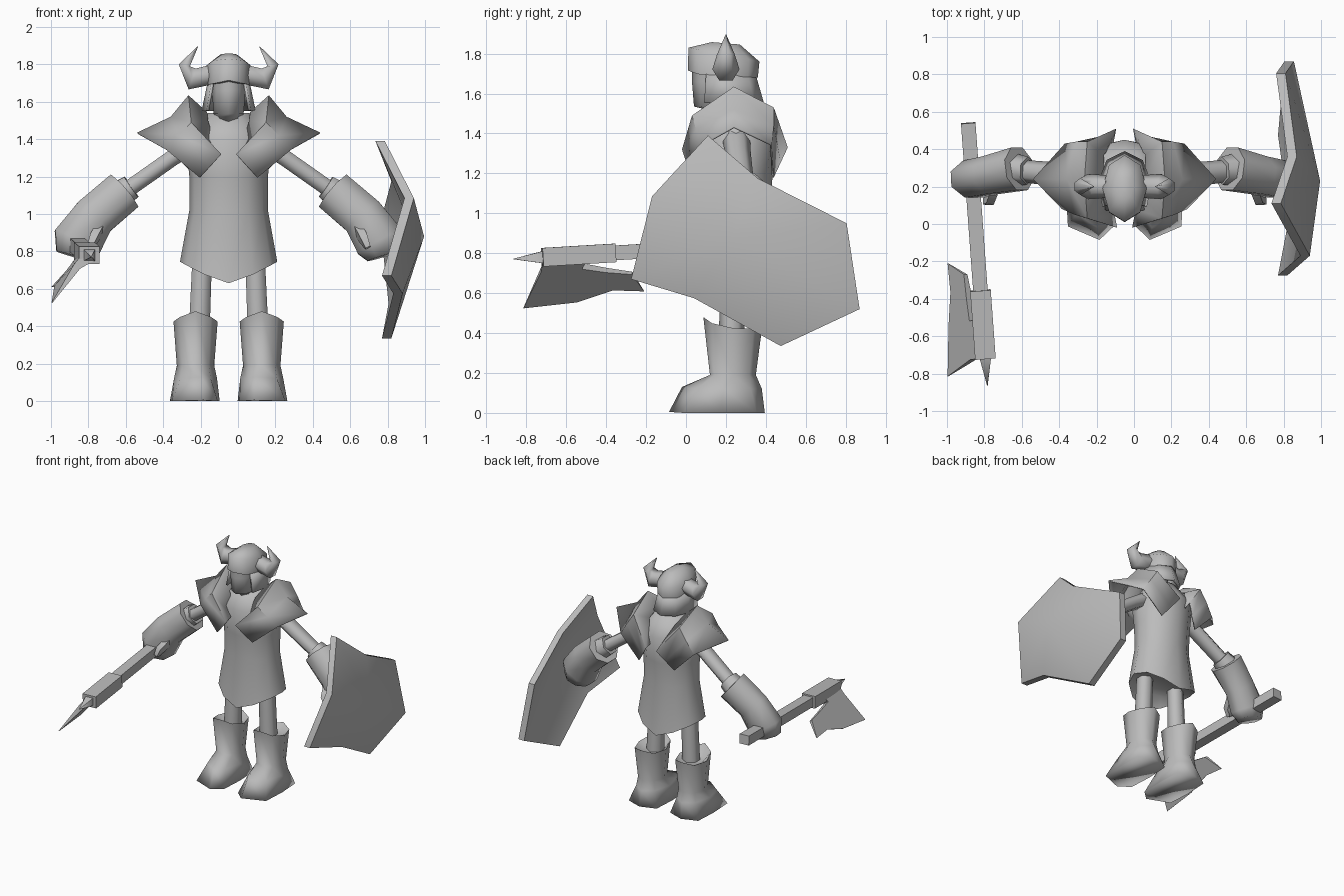
import bpy, bmesh, math
from mathutils import Vector

CX = -0.05  # centre line of the body
grey = bpy.data.materials.new("plain grey")
grey.diffuse_color = (0.5, 0.5, 0.5, 1)


def make(name, verts, faces, angle=80, thick=0):
    bm = bmesh.new()
    vs = [bm.verts.new(v) for v in verts]
    for f in faces:
        bm.faces.new([vs[i] for i in f])
    bmesh.ops.recalc_face_normals(bm, faces=bm.faces)
    me = bpy.data.meshes.new(name)
    bm.to_mesh(me)
    bm.free()
    me.shade_smooth()
    me.set_sharp_from_angle(angle=math.radians(angle))
    me.materials.append(grey)
    ob = bpy.data.objects.new(name, me)
    bpy.context.collection.objects.link(ob)
    if thick:
        m = ob.modifiers.new("thickness", 'SOLIDIFY')
        m.thickness = thick
    return ob


def loft(name, rings, angle=80):
    """Skin a list of equally sized closed rings and cap both ends."""
    n = len(rings[0])
    verts = [v for r in rings for v in r]
    faces = [(k * n + i, k * n + (i + 1) % n, (k + 1) * n + (i + 1) % n, (k + 1) * n + i)
             for k in range(len(rings) - 1) for i in range(n)]
    faces += [tuple(range(n)), tuple(range(len(verts) - n, len(verts)))]
    return make(name, verts, faces, angle)


def oval(cx, cy, z, rx, ry, n=8, tilt=0):
    """Level ring; tilt lowers it towards the back."""
    angles = [2 * math.pi * i / n for i in range(n)]
    return [(cx + rx * math.cos(a), cy + ry * math.sin(a), z - tilt * math.sin(a)) for a in angles]


def tube(name, path, radii, n=6, ref=(0, 1, 0), turn=0, angle=80):
    """Tube along a path; radii are (along ref, across ref)."""
    pts = [Vector(p) for p in path]
    rings = []
    for k, p in enumerate(pts):
        t = (pts[min(k + 1, len(pts) - 1)] - pts[max(k - 1, 0)]).normalized()
        e = Vector(ref)
        e = (e - t * e.dot(t)).normalized()
        f = t.cross(e)
        a, b = radii[k]
        rings.append([p + e * a * math.cos(2 * math.pi * (i + turn) / n)
                      + f * b * math.sin(2 * math.pi * (i + turn) / n) for i in range(n)])
    return loft(name, rings, angle)


# tunic with a hem that dips at the front and back
hem = [(x, y, 0.63 + 0.115 * min(1, abs((x - CX) / 0.26)) ** 1.3)
       for x, y, z in oval(CX, 0.25, 0, 0.26, 0.2, 12)]
loft("tunic", [oval(CX, 0.25, 0.75, 0.2, 0.15, 12), hem,
               oval(CX, 0.25, 1.02, 0.21, 0.17, 12), oval(CX, 0.25, 1.2, 0.21, 0.185, 12),
               oval(CX, 0.25, 1.4, 0.23, 0.2, 12), oval(CX, 0.25, 1.54, 0.11, 0.11, 12)])

# face and neck
loft("face", [oval(CX, 0.22, 1.45, 0.08, 0.09), oval(CX, 0.21, 1.52, 0.07, 0.11),
              oval(CX, 0.15, 1.535, 0.08, 0.11), oval(CX, 0.16, 1.66, 0.09, 0.13),
              oval(CX, 0.17, 1.74, 0.1, 0.14)])

# helmet dome, peaked along the middle
brow = oval(CX, 0.185, 1.69, 0.117, 0.175, 8, 0.01)
brow[6] = (CX, 0.01, 1.715)
loft("helmet", [brow, oval(CX, 0.19, 1.795, 0.118, 0.178, 8, 0.035),
                oval(CX, 0.2, 1.852, 0.045, 0.07, 8, 0.006)])

# neck guard wrapping the sides and back of the head
top, low = [], []
for i in range(7):
    a = math.radians(-35 + i * 250 / 6)
    top.append((CX + 0.112 * math.cos(a), 0.19 + 0.155 * math.sin(a), 1.71))
    low.append((CX + 0.145 * math.cos(a), 0.2 + 0.19 * math.sin(a), 1.555))
make("neck_guard", top + low, [(i, i + 1, i + 8, i + 7) for i in range(6)], 60, 0.015)

# paired parts
for s, side in ((-1, "right"), (1, "left")):
    def P(u, y, z):
        return (CX + s * u, y, z)

    # horn
    tube(side + "_horn", [P(0.09, 0.2, 1.745), P(0.195, 0.2, 1.722), P(0.237, 0.2, 1.795),
                          P(0.165, 0.2, 1.895)],
         [(0.06, 0.06), (0.068, 0.068), (0.045, 0.035), (0.002, 0.002)], 6)

    # shoulder plate folded front to back; columns run from the collar outwards
    rows = [P(0.06, 0.08, 1.33), P(0.04, -0.02, 1.32), P(0.098, 0.0, 1.257), P(0.155, 0.03, 1.195),
            P(0.11, 0.13, 1.50), P(0.2, 0.03, 1.49), P(0.268, 0.05, 1.42), P(0.335, 0.08, 1.345),
            P(0.115, 0.24, 1.545), P(0.215, 0.24, 1.635), P(0.31, 0.24, 1.52), P(0.49, 0.24, 1.435),
            P(0.11, 0.37, 1.50), P(0.2, 0.44, 1.53), P(0.26, 0.44, 1.44), P(0.32, 0.43, 1.345),
            P(0.06, 0.43, 1.33), P(0.045, 0.51, 1.33), P(0.1, 0.475, 1.255), P(0.155, 0.44, 1.18)]
    make(side + "_shoulder_plate", rows,
         [(k + c, k + c + 1, k + c + 5, k + c + 4) for k in range(0, 16, 4) for c in range(3)],
         50, 0.01)

    # upper arm, cuff and gauntlet
    tube(side + "_upper_arm", [P(0.16, 0.25, 1.39), P(0.3, 0.26, 1.3), P(0.57, 0.285, 1.11)],
         [(0.07, 0.055), (0.065, 0.05), (0.06, 0.05)], 6)
    tube(side + "_cuff", [P(0.52, 0.285, 1.145), P(0.6, 0.29, 1.09)],
         [(0.075, 0.075), (0.09, 0.09)], 6)
    tube(side + "_gauntlet", [P(0.562, 0.295, 1.12), P(0.72, 0.26, 0.985), P(0.81, 0.24, 0.85),
                              P(0.832, 0.235, 0.775)],
         [(0.125, 0.123), (0.11, 0.125), (0.108, 0.145), (0.085, 0.1)], 8, turn=0.5)
    tube(side + "_thumb", [P(0.69, 0.2, 0.92), P(0.72, 0.13, 0.87), P(0.745, 0.12, 0.82)],
         [(0.03, 0.04), (0.03, 0.04), (0.02, 0.025)], 4, ref=(1, 0, 0), turn=0.5)

    # leg and boot
    tube(side + "_leg", [P(0.16, 0.23, 0.3), P(0.14, 0.23, 0.8)],
         [(0.065, 0.065), (0.06, 0.06)], 6)
    cuff = [(x, y, z + 0.035 * (1 - abs(x - CX - s * 0.177) / 0.118))
            for x, y, z in oval(CX + s * 0.177, 0.235, 0.425, 0.118, 0.148, 8, 0.02)]
    inner = oval(CX + s * 0.172, 0.235, 0.4, 0.08, 0.1)
    ankle = oval(CX + s * 0.177, 0.235, 0.19, 0.1, 0.115)
    instep = oval(CX + s * 0.177, 0.19, 0.12, 0.115, 0.19)
    instep[6] = P(0.145, -0.02, 0.13)
    sole = [P(0.181 + s * 0.133 * max(-1, min(1, 1.3 * math.cos(a))),
              0.17 + 0.225 * max(-0.85, min(1, 1.15 * math.sin(a))), 0)
            for a in (math.pi * i / 4 for i in range(8))]
    sole[6] = P(0.135, -0.085, 0.005)
    loft(side + "_boot", [inner, cuff, ankle, instep, sole], 120)

# axe: handle, socket, spike and blade
def axe(y):
    return (-0.847 - 0.073 * y, y, 0.823 + 0.06 * y)


up = (0, 0, 1)
tube("axe_handle", [axe(0.54), axe(-0.4)], [(0.052, 0.055)] * 2, 4, up, 0.5)
tube("axe_socket", [axe(-0.355), axe(-0.72)], [(0.066, 0.078)] * 2, 4, up, 0.5)
tube("axe_spike", [axe(-0.71), axe(-0.865)], [(0.045, 0.045), (0.002, 0.002)], 4, up, 0.5)

# blade outline with half thickness, thick at the socket and thin at the edge
blade = [(-0.80, -0.72, 0.77, 0.035), (-0.86, -0.725, 0.72, 0.02), (-0.995, -0.815, 0.525, 0.002),
         (-0.99, -0.545, 0.555, 0.002), (-0.98, -0.365, 0.615, 0.002), (-0.995, -0.21, 0.61, 0.002),
         (-0.90, -0.27, 0.70, 0.012), (-0.88, -0.40, 0.715, 0.02), (-0.86, -0.52, 0.735, 0.025),
         (-0.80, -0.50, 0.78, 0.035)]
across = Vector((0.8, 0, -0.6))
loft("axe_blade", [[Vector(p[:3]) + across * p[3] * d for p in blade] for d in (-1, 1)], 30)

# shield: a shallow faceted dome with a flat rim
rim = [(0.785, 0.11, 1.39), (0.87, 0.36, 1.175), (0.81, 0.805, 0.95), (0.855, 0.87, 0.52),
       (0.82, 0.475, 0.335), (0.88, 0.04, 0.575), (0.82, -0.275, 0.67), (0.94, -0.17, 1.085)]
n = len(rim)
back = [(x - 0.05, y, z) for x, y, z in rim]
verts = rim + back + [(0.995, 0.23, 0.88), (0.945, 0.23, 0.88)]
faces = []
for i in range(n):
    j = (i + 1) % n
    faces += [(i, j, 2 * n), (i + n, j + n, 2 * n + 1), (i, j, j + n, i + n)]
make("shield", verts, faces, 50)
